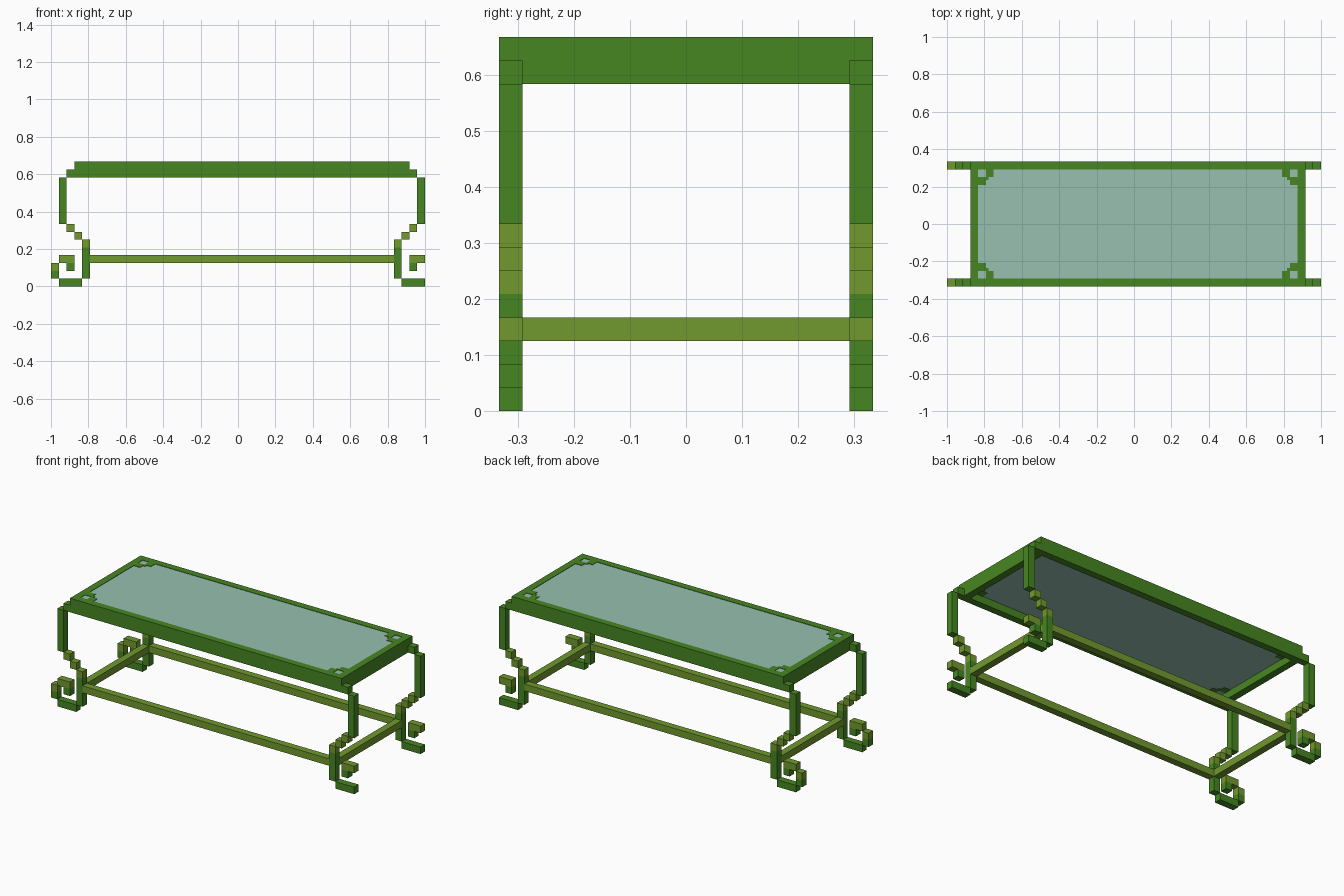
import bpy, bmesh

if "Cube" in bpy.data.objects:
    bpy.data.objects.remove(bpy.data.objects["Cube"])

U = 2 / 48  # one grid cell; the model is 48 cells long


def material(name, rgb):
    m = bpy.data.materials.new(name)
    m.diffuse_color = (*rgb, 1)
    m.use_nodes = True
    m.node_tree.nodes["Principled BSDF"].inputs["Base Color"].default_value = m.diffuse_color
    return m


DARK = material("dark green", (0.062, 0.240, 0.016))
LIGHT = material("olive green", (0.165, 0.320, 0.027))
GLASS = material("pale glass", (0.315, 0.525, 0.435))


def blocks(name, boxes):
    """One object from boxes (x0, x1, y0, y1, z0, z1, material) in cells."""
    bm = bmesh.new()
    mats = []
    for x0, x1, y0, y1, z0, z1, mat in boxes:
        if mat not in mats:
            mats.append(mat)
        geom = bmesh.ops.create_cube(bm, size=1)["verts"]
        for v in geom:
            v.co.x = -1 + (x0 if v.co.x < 0 else x1) * U
            v.co.y = (y0 if v.co.y < 0 else y1) * U
            v.co.z = (z0 if v.co.z < 0 else z1) * U
        for f in {f for v in geom for f in v.link_faces}:
            f.material_index = mats.index(mat)
    me = bpy.data.meshes.new(name)
    bm.to_mesh(me)
    bm.free()
    for m in mats:
        me.materials.append(m)
    ob = bpy.data.objects.new(name, me)
    bpy.context.collection.objects.link(ob)
    return ob


# Table top: frame rails and the recessed glass pane
blocks("end_rails", [(3, 4, -8, 8, 14, 16, DARK), (45, 46, -8, 8, 14, 16, DARK)])
blocks("long_rails", [(4, 45, -8, -7, 14, 16, DARK), (4, 45, 7, 8, 14, 16, DARK)])
blocks("glass_pane", [(4, 45, -7, 7, 15.06, 15.94, GLASS)])

# Corner ornaments set into the glass, around a small open cell
ORNAMENT = [(1, 2, 0, 1), (0, 1, 1, 2), (1, 1.35, 1, 1.35)]
for side_x in (0, 1):
    for side_y in (0, 1):
        boxes = []
        for a, b, c, d in ORNAMENT:
            x = (45 - b, 45 - a) if side_x else (4 + a, 4 + b)
            y = (7 - d, 7 - c) if side_y else (-7 + c, -7 + d)
            boxes.append((*x, *y, 15, 16, DARK))
        blocks("corner_ornament", boxes)

# Leg silhouette for the left side: x0, x1, z0, z1, material
LEG = [
    (2, 3, 14, 15, DARK),   # shoulder
    (1, 2, 8, 14, DARK),    # upper leg
    (2, 3, 7, 8, LIGHT),    # stepped knee
    (3, 4, 6, 7, LIGHT),
    (4, 5, 5, 6, LIGHT),
    (4, 5, 1, 5, DARK),     # lower leg
    (1, 4, 0, 1, DARK),     # foot
    (1, 3, 3, 4, LIGHT),    # curl top
    (2, 3, 2, 3, DARK),     # curl tip
]
# Outer bend of the curl, on the left legs only
BEND = [(0, 1, 1, 2, DARK), (0, 1, 2, 3, LIGHT)]

for y0, where in ((-8, "front"), (7, "back")):
    blocks(f"{where}_left_leg",
           [(a, b, y0, y0 + 1, c, d, m) for a, b, c, d, m in LEG + BEND])
    blocks(f"{where}_right_leg",
           [(49 - b, 49 - a, y0, y0 + 1, c, d, m) for a, b, c, d, m in LEG])
    blocks(f"{where}_stretcher", [(5, 44, y0, y0 + 1, 3, 4, LIGHT)])

# Short stretchers joining front and back legs
for x0 in (4, 44):
    blocks("end_stretcher", [(x0, x0 + 1, -7, 7, 3, 4, LIGHT)])
